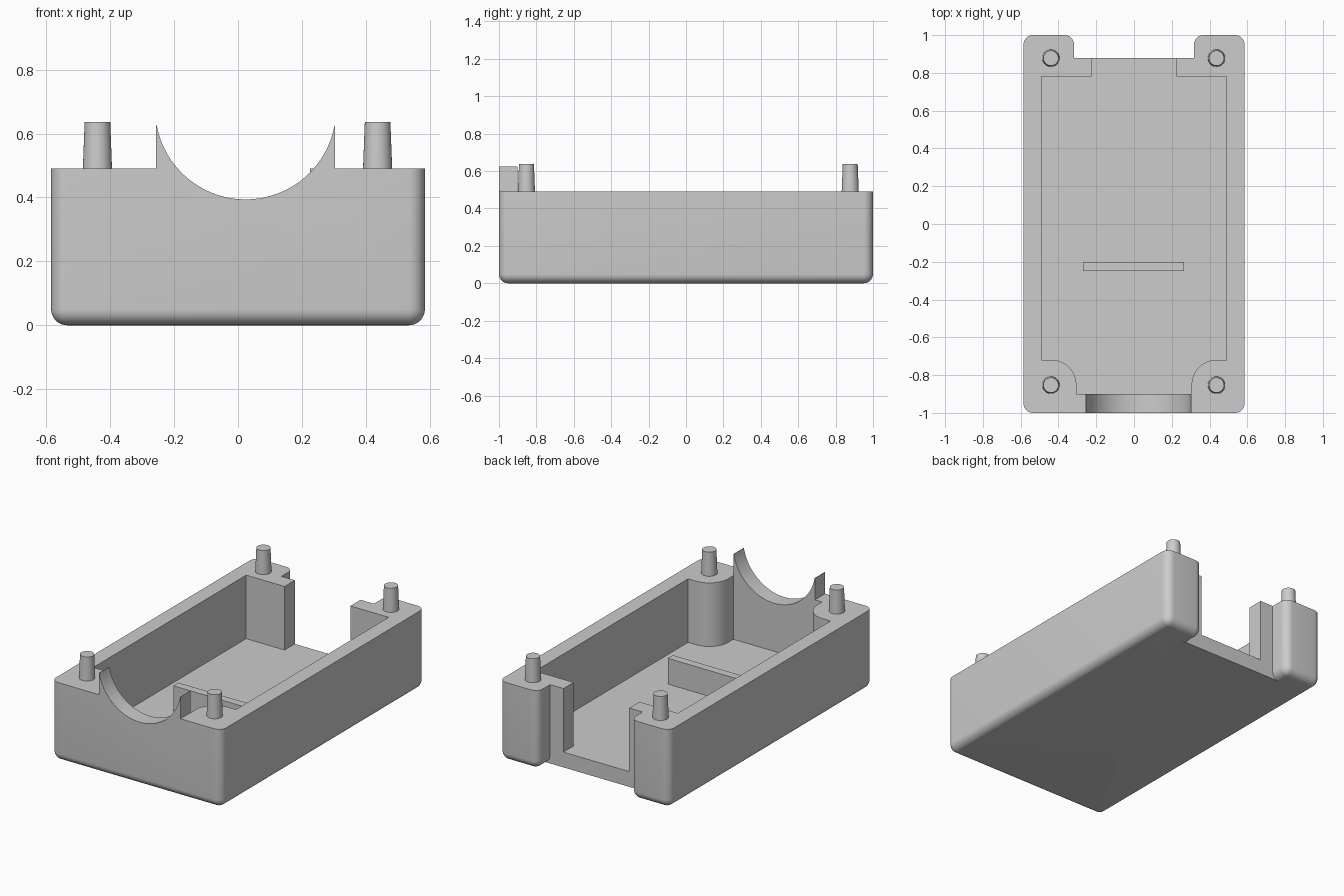
import bpy, bmesh, math
from math import sin, cos, pi

if "Cube" in bpy.data.objects:
    bpy.data.objects.remove(bpy.data.objects["Cube"])

mat = bpy.data.materials.new("plain_grey")
mat.use_nodes = True
GREY = (0.604, 0.604, 0.604, 1)
mat.diffuse_color = GREY
mat.node_tree.nodes["Principled BSDF"].inputs["Base Color"].default_value = GREY

W, L, H = 0.585, 1.0, 0.49      # half width, half length, wall height
FLOOR, R = 0.095, 0.05          # floor thickness, edge rounding
NOTCH_X, NOTCH_Y = 0.318, 0.88


def make_object(name, bm):
    bmesh.ops.remove_doubles(bm, verts=bm.verts, dist=1e-5)
    bmesh.ops.recalc_face_normals(bm, faces=bm.faces)
    mesh = bpy.data.meshes.new(name)
    bm.to_mesh(mesh)
    bm.free()
    mesh.materials.append(mat)
    obj = bpy.data.objects.new(name, mesh)
    bpy.context.collection.objects.link(obj)
    return obj


def loft(name, rings):
    """Skin a stack of equal rings and cap both ends."""
    bm = bmesh.new()
    vs = [[bm.verts.new(p) for p in ring] for ring in rings]
    n = len(vs[0])
    for a, b in zip(vs, vs[1:]):
        for i in range(n):
            j = (i + 1) % n
            bm.faces.new((a[i], a[j], b[j], b[i]))
    bm.faces.new(vs[0][::-1])
    bm.faces.new(vs[-1])
    return make_object(name, bm)


def prism(name, outline, z0, z1):
    return loft(name, [[(x, y, z) for x, y in outline] for z in (z0, z1)])


def box(name, x0, x1, y0, y1, z0, z1):
    return prism(name, [(x0, y0), (x1, y0), (x1, y1), (x0, y1)], z0, z1)


def cylinder(name, x, y, z0, z1, r0, r1, n=32):
    ring = [(cos(2 * pi * i / n), sin(2 * pi * i / n)) for i in range(n)]
    return loft(name, [[(x + r * c, y + r * s, z) for c, s in ring]
                       for r, z in ((r0, z0), (r1, z1))])


def arc(cx, cy, r, a0, a1, n=8):
    return [(cx + r * cos(math.radians(a0 + (a1 - a0) * i / n)),
             cy + r * sin(math.radians(a0 + (a1 - a0) * i / n))) for i in range(n + 1)]


def mirrored(half):
    return half + [(-x, y) for x, y in reversed(half)]


def combine(target, tool, operation):
    mod = target.modifiers.new("combine", 'BOOLEAN')
    mod.operation, mod.solver, mod.object = operation, 'EXACT', tool
    bpy.context.view_layer.objects.active = target
    bpy.ops.object.modifier_apply(modifier=mod.name)
    bpy.data.objects.remove(tool)


def shell_outline(d):
    """Outer outline pulled in by d; the notch back wall stays put."""
    r = R - d
    half = arc(W - R, -L + R, r, -90, 0) + arc(W - R, L - R, r, 0, 90)
    half += arc(NOTCH_X + R, L - R, r, 90, 180) + [(NOTCH_X + d, NOTCH_Y)]
    return mirrored(half)


# Case shell with rounded bottom and corners
levels = [(R * (1 - sin(a)), R * (1 - cos(a))) for a in (i * pi / 16 for i in range(9))]
levels.append((0, H))
shell = loft("case_shell", [[(x, y, z) for x, y in shell_outline(min(d, R - 0.0005))]
                            for d, z in levels])

# Cavity with round front corner posts and a back opening
half = [(0.305, -0.9)] + arc(0.435, -0.85, 0.13, 180, 90, 12)
half += [(0.49, -0.72), (0.49, 0.78), (0.226, 0.78), (0.226, 1.1)]
combine(shell, prism("cavity", mirrored(half), FLOOR, 0.9), 'DIFFERENCE')

# Front cradle: raised block scooped by a cylinder
combine(shell, box("cradle_block", -0.256, 0.304, -1, -0.9, 0.44, 0.625), 'UNION')
scoop = cylinder("scoop", 0, 0, -0.2, 0.2, 0.283, 0.283, 96)
scoop.rotation_euler.x = pi / 2
scoop.location = (0.024, -1, 0.677)
bpy.context.view_layer.update()
combine(shell, scoop, 'DIFFERENCE')

# Cross rib on the floor
box("floor_rib", -0.27, 0.265, -0.25, -0.2, FLOOR - 0.01, 0.255)

# Tapered locating pins
smooth = [shell]
for side, x in (("left", 0.437), ("right", -0.44)):
    for end, y in (("front", -0.853), ("back", 0.878)):
        smooth.append(cylinder(f"{end}_{side}_pin", x, y, H - 0.01, 0.637, 0.046, 0.04))

for obj in smooth:
    bpy.ops.object.select_all(action='DESELECT')
    obj.select_set(True)
    bpy.context.view_layer.objects.active = obj
    bpy.ops.object.shade_smooth_by_angle(angle=math.radians(30))
